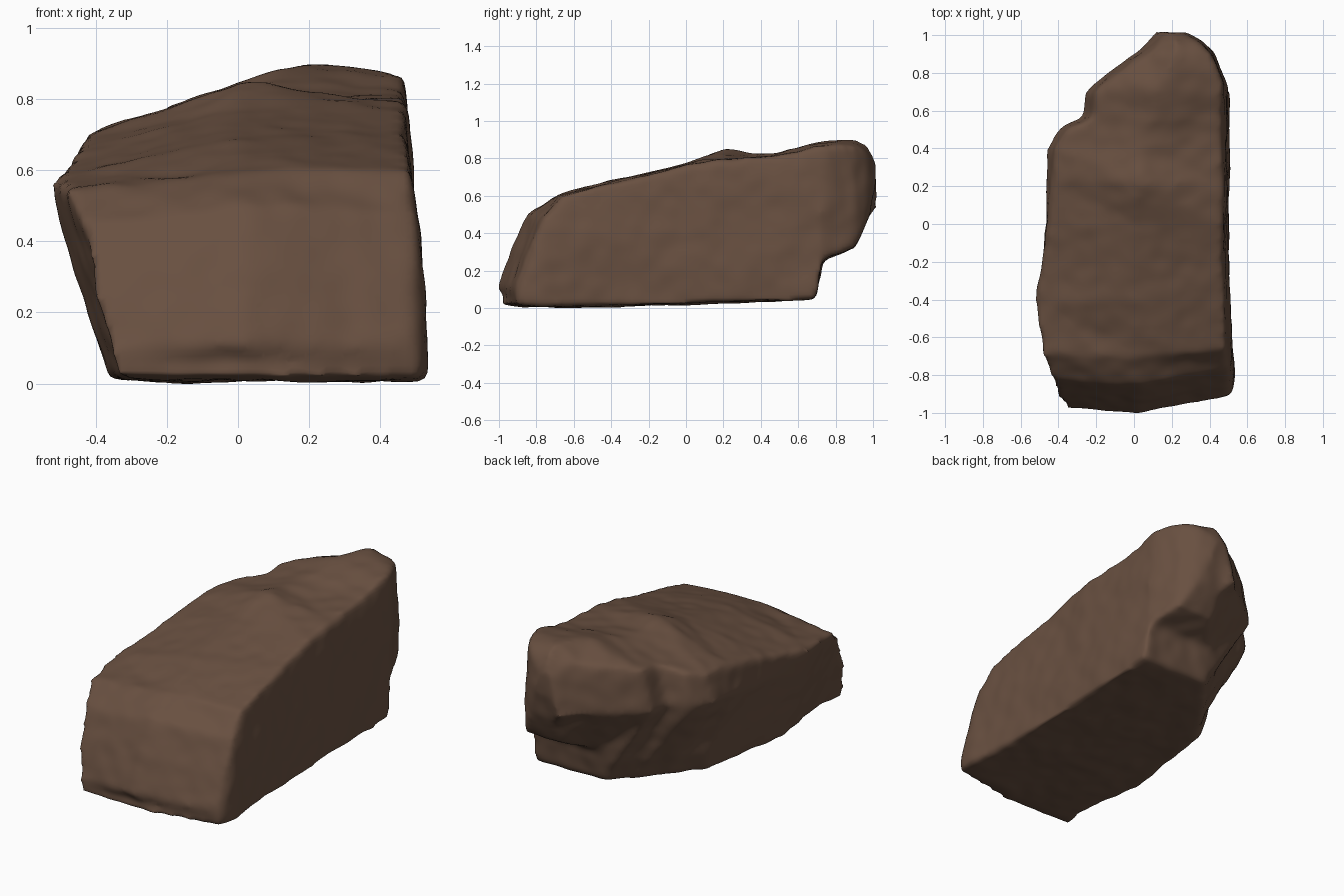
import bpy
import bmesh
from mathutils import noise

if "Cube" in bpy.data.objects:
    bpy.data.objects.remove(bpy.data.objects["Cube"])

# Slices along the rock: y, left, right, base, top left, top ridge, top right
SLICES = [
    (-1.01, -.51, .51, .02, .09, .11, .10),
    (-.94, -.50, .53, .01, .27, .31, .29),
    (-.85, -.47, .53, .01, .45, .50, .48),
    (-.70, -.49, .52, .01, .55, .60, .60),
    (-.40, -.53, .51, .01, .57, .68, .67),
    (0, -.48, .50, .02, .65, .77, .76),
    (.22, -.47, .50, .03, .69, .85, .79),
    (.40, -.46, .50, .04, .71, .82, .81),
    (.51, -.39, .50, .04, .73, .83, .82),
    (.56, -.27, .50, .04, .77, .85, .83),
    (.69, -.27, .50, .05, .78, .88, .86),
    (.73, -.24, .50, .25, .79, .89, .86),
    (.90, .00, .43, .32, .82, .91, .86),
    (.97, .07, .37, .45, .81, .88, .83),
    (1.02, .12, .28, .63, .75, .79, .76),
]
WIDEST = .54


def left_side(left, z):
    """The left wall leans out up to its widest height, then back in."""
    return left + (.32 * (WIDEST - z) if z < WIDEST else .25 * (z - WIDEST))


def slice_points(y, left, right, base, top_left, ridge, top_right):
    mid = (left + right) / 2
    bulge = min(WIDEST, base + .75 * (top_left - base))
    # The foot is cut away diagonally at the back left
    foot = min(mid - .02, max(left_side(left, base), .72 * (y - .62)))
    outline = [
        (foot, base), ((foot + right) / 2, base), (right, base),
        (right, (base + top_right) / 2), (right - .03, top_right),
        (mid, ridge), (left_side(left, top_left), top_left),
        (left_side(left, bulge), bulge),
    ]
    # The front face is set slightly askew
    skew = max(0, min(1, (-.6 - y) / .3))
    return [(x, y + skew * (.2 * max(0, x) + .1 * max(0, -x - .1)), z)
            for x, z in outline]


def roughen(mesh):
    """Broad hollows and fine chips along the normals."""
    offsets = []
    for v in mesh.vertices:
        broad = noise.noise(v.co * 3.5)
        fine = noise.noise(v.co * 11)
        offsets.append(v.normal * (.012 * broad + .006 * fine))
    for v, offset in zip(mesh.vertices, offsets):
        v.co += offset


# Loft the slices into a closed block
bm = bmesh.new()
rings = [[bm.verts.new(p) for p in slice_points(*s)] for s in SLICES]
for a, b in zip(rings, rings[1:]):
    for i in range(len(a)):
        j = (i + 1) % len(a)
        bm.faces.new((a[i], a[j], b[j], b[i]))
caps = [bm.faces.new(rings[0]), bm.faces.new(rings[-1])]
bmesh.ops.poke(bm, faces=caps)
bmesh.ops.recalc_face_normals(bm, faces=bm.faces)
mesh = bpy.data.meshes.new("rock")
bm.to_mesh(mesh)
bm.free()

rock = bpy.data.objects.new("rock", mesh)
bpy.context.collection.objects.link(rock)
bpy.ops.object.select_all(action='DESELECT')
rock.select_set(True)
bpy.context.view_layer.objects.active = rock

# Even out the surface and wear down the edges
remesh = rock.modifiers.new("even_surface", 'REMESH')
remesh.mode = 'VOXEL'
remesh.voxel_size = .02
worn = rock.modifiers.new("worn_edges", 'SMOOTH')
worn.factor = .5
worn.iterations = 8
for name in [m.name for m in rock.modifiers]:
    bpy.ops.object.modifier_apply(modifier=name)

roughen(rock.data)
rock.data.update()
bpy.ops.object.shade_smooth()

# Brown stone
stone = bpy.data.materials.new("brown_stone")
stone.use_nodes = True
colour = (.14, .08, .052, 1)
stone.diffuse_color = colour
shader = stone.node_tree.nodes["Principled BSDF"]
shader.inputs["Base Color"].default_value = colour
shader.inputs["Roughness"].default_value = .9
rock.data.materials.clear()
rock.data.materials.append(stone)
